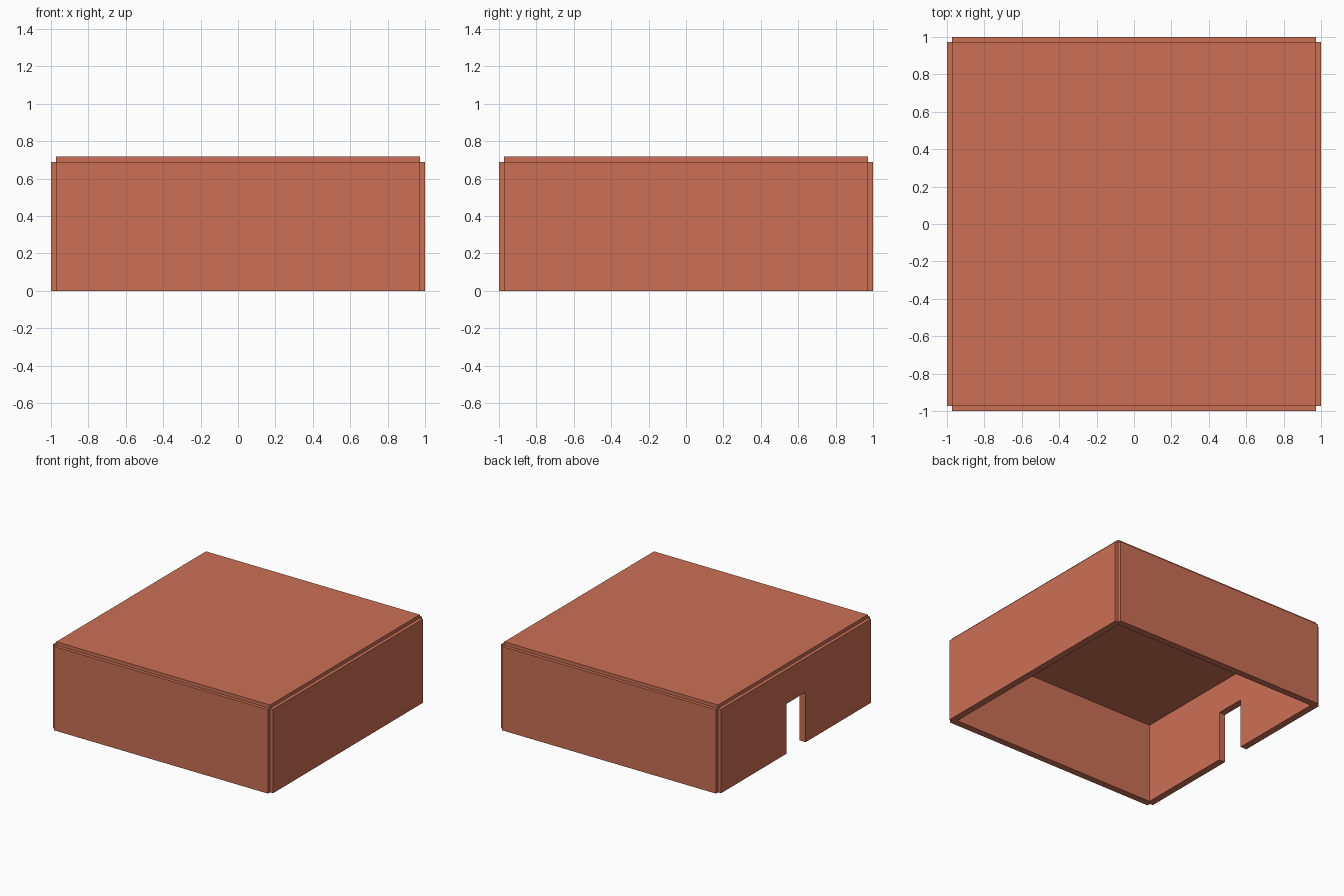
import bpy, bmesh
from math import radians
from mathutils import Matrix

if "Cube" in bpy.data.objects:
    bpy.data.objects.remove(bpy.data.objects["Cube"])

T = 0.056            # panel thickness
S = 1 - T / 2        # panel centre line and half span
H = 0.689            # wall height
DOOR_W, DOOR_H = 0.25, 0.41

mat = bpy.data.materials.new("terracotta")
mat.diffuse_color = (0.60, 0.16, 0.09, 1)
mat.use_nodes = True
mat.node_tree.nodes["Principled BSDF"].inputs["Base Color"].default_value = mat.diffuse_color


def panel(name, outline, matrix):
    """Extrude a flat outline by T, centred on its plane, then place it."""
    bm = bmesh.new()
    face = bm.faces.new([bm.verts.new((x, y, -T / 2)) for x, y in outline])
    ext = bmesh.ops.extrude_face_region(bm, geom=[face])
    verts = [g for g in ext["geom"] if isinstance(g, bmesh.types.BMVert)]
    bmesh.ops.translate(bm, verts=verts, vec=(0, 0, T))
    bmesh.ops.recalc_face_normals(bm, faces=bm.faces)
    bm.transform(matrix)
    mesh = bpy.data.meshes.new(name)
    bm.to_mesh(mesh)
    bm.free()
    mesh.materials.append(mat)
    obj = bpy.data.objects.new(name, mesh)
    bpy.context.collection.objects.link(obj)
    return obj


plain = [(-S, 0), (S, 0), (S, H), (-S, H)]
d = DOOR_W / 2
doorway = [(-S, 0), (-d, 0), (-d, DOOR_H), (d, DOOR_H), (d, 0), (S, 0), (S, H), (-S, H)]

# Four walls, turned around the centre; the left one has the doorway
walls = [("front_wall", 0, plain), ("right_wall", 90, plain),
         ("back_wall", 180, plain), ("left_wall_with_doorway", 270, doorway)]
for name, angle, outline in walls:
    place = (Matrix.Rotation(radians(angle), 4, 'Z')
             @ Matrix.Translation((0, -S, 0))
             @ Matrix.Rotation(radians(90), 4, 'X'))
    panel(name, outline, place)

# Flat roof, set in by half a wall thickness
panel("roof", [(-S, -S), (S, -S), (S, S), (-S, S)], Matrix.Translation((0, 0, H)))
